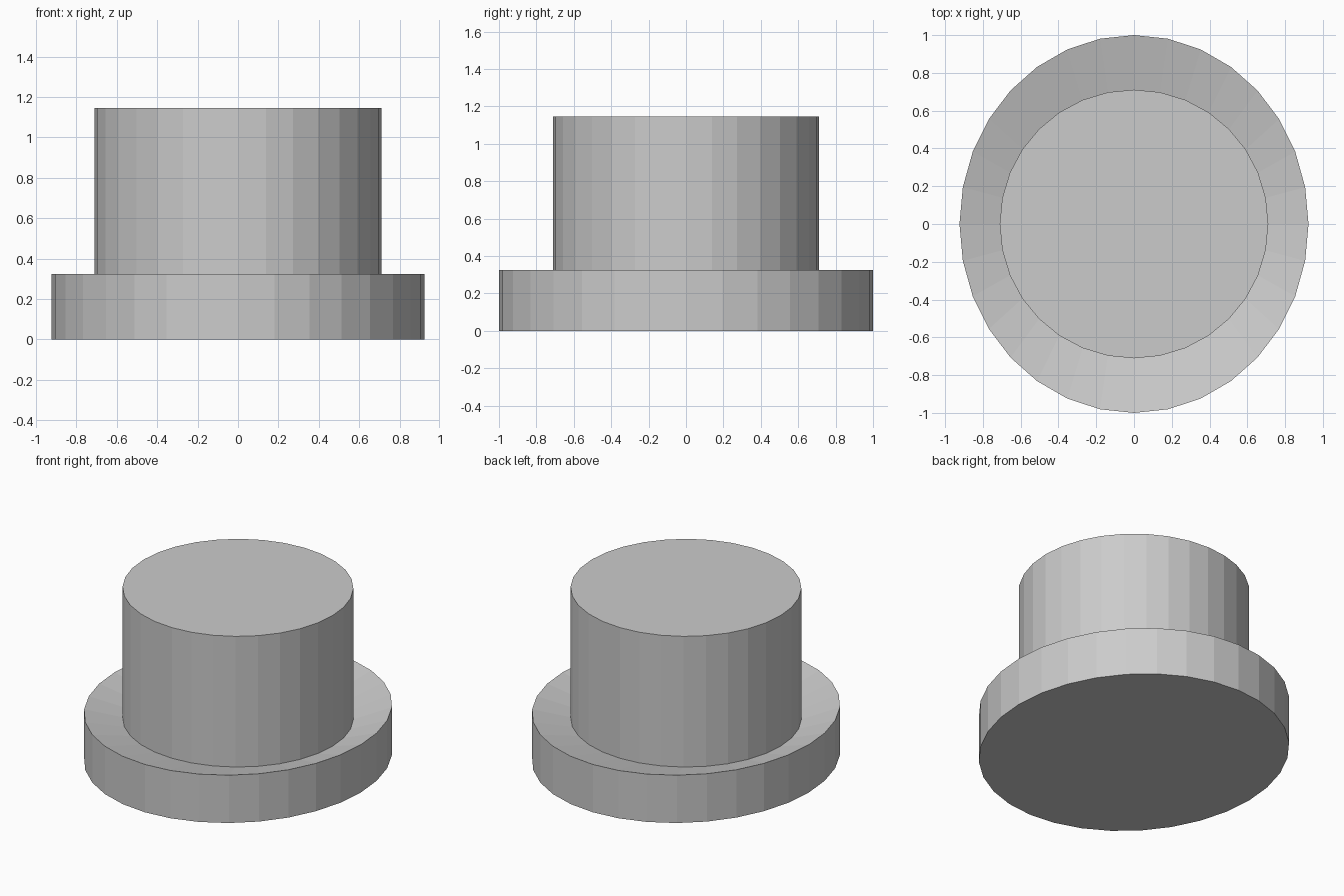
import bpy, bmesh
from math import sin, cos, tau

if "Cube" in bpy.data.objects:
    bpy.data.objects.remove(bpy.data.objects["Cube"])

SIDES = 32


def ring(bm, rx, ry, z):
    return [bm.verts.new((rx * cos(tau * i / SIDES), ry * sin(tau * i / SIDES), z))
            for i in range(SIDES)]


def stacked_rings(name, profile):
    """Closed flat-shaded solid through (rx, ry, z) rings, bottom to top."""
    bm = bmesh.new()
    rings = [ring(bm, *p) for p in profile]
    for a, b in zip(rings, rings[1:]):
        for i in range(SIDES):
            j = (i + 1) % SIDES
            bm.faces.new((a[i], a[j], b[j], b[i]))
    bm.faces.new(rings[0][::-1])
    bm.faces.new(rings[-1])
    bmesh.ops.recalc_face_normals(bm, faces=bm.faces)
    mesh = bpy.data.meshes.new(name)
    bm.to_mesh(mesh)
    bm.free()
    obj = bpy.data.objects.new(name, mesh)
    bpy.context.collection.objects.link(obj)
    return obj


# Oval brim, dished top sloping down to the round crown, flat lid
stacked_rings("brim_and_crown", [
    (0.924, 1.0, 0.0),      # brim underside
    (0.924, 1.0, 0.325),    # brim rim
    (0.711, 0.711, 0.257),  # foot of the crown
    (0.711, 0.711, 1.145),  # top of the crown
])
